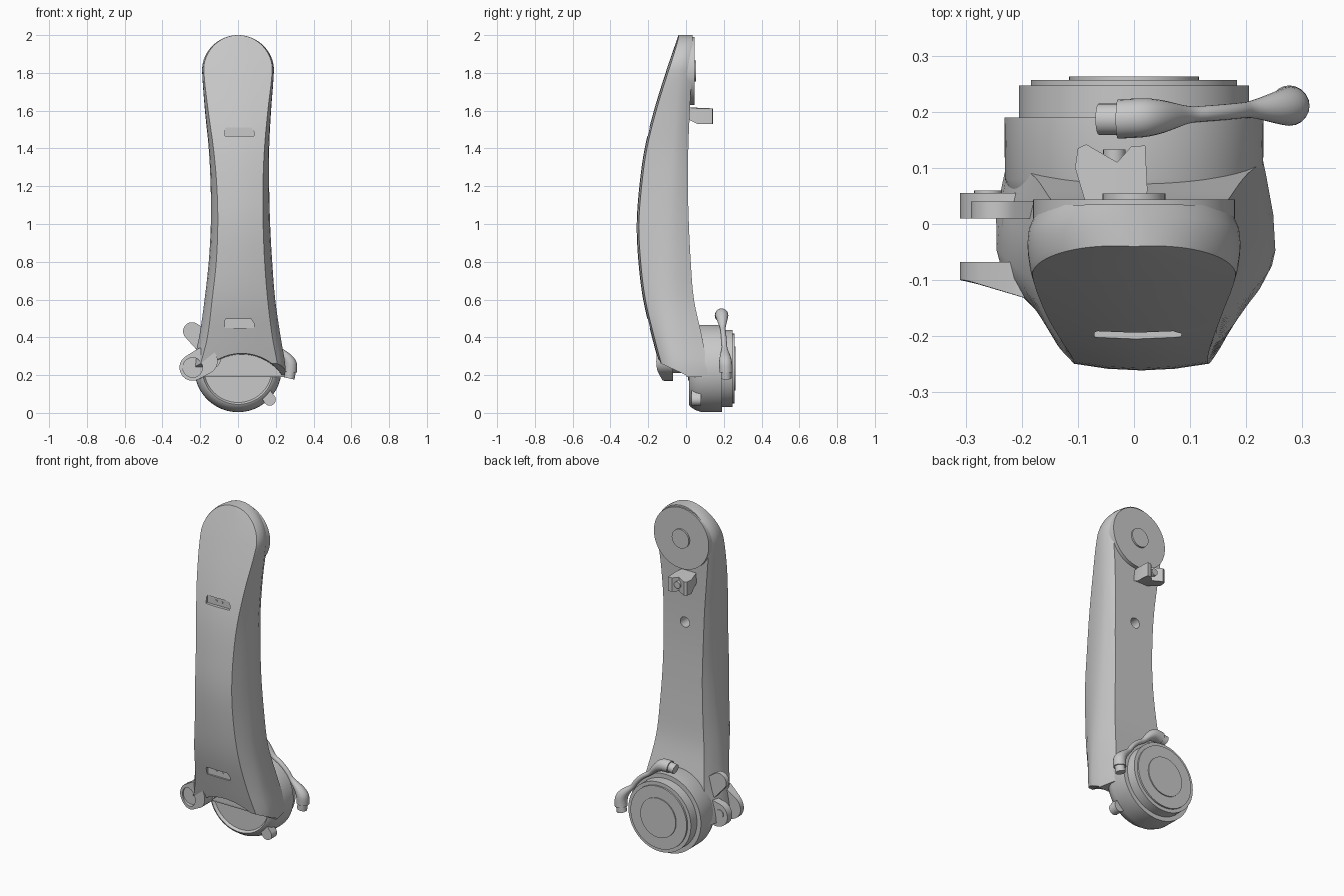
import bpy, bmesh, math
from math import cos, sin, pi, radians
from mathutils import Vector

if "Cube" in bpy.data.objects:
    bpy.data.objects.remove(bpy.data.objects["Cube"])

grey = bpy.data.materials.new("light grey")
grey.use_nodes = True
COLOUR = (0.58, 0.58, 0.58, 1)
grey.diffuse_color = COLOUR
grey.node_tree.nodes["Principled BSDF"].inputs["Base Color"].default_value = COLOUR


def finish(name, bm, angle=30):
    """Turn a bmesh into a shaded object."""
    bmesh.ops.recalc_face_normals(bm, faces=bm.faces)
    mesh = bpy.data.meshes.new(name)
    bm.to_mesh(mesh)
    bm.free()
    obj = bpy.data.objects.new(name, mesh)
    bpy.context.collection.objects.link(obj)
    mesh.materials.append(grey)
    shade(obj, angle)
    return obj


def shade(obj, angle=30):
    bpy.ops.object.select_all(action='DESELECT')
    obj.select_set(True)
    bpy.context.view_layer.objects.active = obj
    bpy.ops.object.shade_smooth_by_angle(angle=radians(angle))


def loft(name, rings, angle=30):
    """Skin a list of rings with equal point counts and cap both ends."""
    bm = bmesh.new()
    rows = [[bm.verts.new(p) for p in ring] for ring in rings]
    n = len(rows[0])
    for low, high in zip(rows, rows[1:]):
        for i in range(n):
            j = (i + 1) % n
            bm.faces.new((low[i], low[j], high[j], high[i]))
    bm.faces.new(rows[0])
    bm.faces.new(rows[-1])
    return finish(name, bm, angle)


def turned(name, x, z, steps, sides=64):
    """Stack of circles along y; steps are (y, radius)."""
    return loft(name, [[(x + r * cos(2 * pi * i / sides), y, z + r * sin(2 * pi * i / sides))
                        for i in range(sides)] for y, r in steps])


def prism(name, outline, y0, y1):
    """Outline in x and z, extruded along y."""
    return loft(name, [[(x, y, z) for x, z in outline] for y in (y0, y1)])


def link_outline(p, q, r, s, steps=16):
    """Rounded bar from p (radius r) to q (radius s)."""
    p, q = Vector(p), Vector(q)
    base = math.atan2(q.y - p.y, q.x - p.x) + pi / 2
    arc = lambda c, rad, start: [(c.x + rad * cos(start + pi * k / steps),
                                  c.y + rad * sin(start + pi * k / steps)) for k in range(steps + 1)]
    return arc(p, r, base) + arc(q, s, base + pi)


def cut(obj, cutter):
    cutter.hide_render = True
    mod = obj.modifiers.new("cut", 'BOOLEAN')
    mod.operation, mod.object, mod.solver = 'DIFFERENCE', cutter, 'EXACT'
    shade(obj)
    bpy.ops.object.modifier_apply(modifier=mod.name)
    bpy.data.objects.remove(cutter)
    shade(obj)


# Main shell: height, centre x, panel, ridge and back half widths, front, ridge and back y
STATIONS = [
    (.18, 0, .215, .25, .226, -.12, -.04, .115),
    (.25, .005, .205, .246, .224, -.14, -.05, .112),
    (.4, .01, .172, .216, .188, -.18, -.08, .085),
    (.6, .01, .147, .187, .157, -.227, -.1, .042),
    (.8, .013, .128, .168, .14, -.252, -.1, .025),
    (1, .013, .12, .157, .13, -.261, -.095, .015),
    (1.2, .01, .122, .155, .13, -.247, -.085, .01),
    (1.4, .005, .135, .16, .135, -.219, -.07, .012),
    (1.6, 0, .158, .175, .15, -.17, -.055, .02),
    (1.81, 0, .181, .19, .17, -.105, -.035, .03),
    (2, 0, .181, .19, .17, -.04, .0, .035),
]


def station(z):
    """Smooth interpolation between the stations."""
    i = max(k for k in range(len(STATIONS) - 1) if STATIONS[k][0] <= z)
    a, b = STATIONS[i], STATIONS[i + 1]
    before, after = STATIONS[max(i - 1, 0)], STATIONS[min(i + 2, len(STATIONS) - 1)]
    h = b[0] - a[0]
    t = (z - a[0]) / h
    out = []
    for k in range(1, len(a)):
        m0 = (b[k] - before[k]) / (b[0] - before[0]) * h
        m1 = (after[k] - a[k]) / (after[0] - a[0]) * h
        out.append(a[k] * (1 + 2 * t) * (1 - t) ** 2 + m0 * t * (1 - t) ** 2
                   + b[k] * t * t * (3 - 2 * t) + m1 * t * t * (t - 1))
    return out


def section(z, squeeze=1):
    c, a, w, b, yf, ym, yb = station(z)
    bulge = .012 * squeeze
    half = [(a * .5, yf + bulge * .25), (a, yf + bulge),
            (a + (w - a) * .45, yf + (ym - yf) * .35), (a + (w - a) * .85, yf + (ym - yf) * .7),
            (w, ym), (w * .985, ym + (yb - ym) * .4), (b + (w - b) * .3, yb - (yb - ym) * .2), (b, yb)]
    right = [(c + x * squeeze, y, z) for x, y in half]
    left = [(c - x * squeeze, y, z) for x, y in reversed(half)]
    return [(c, yf, z)] + right + [(c, yb, z)] + left


BASE, TOP, ROUND = .19, 1.81, .19
rings = [section(BASE + (TOP - BASE) * k / 36) for k in range(37)]
rings += [section(TOP + ROUND * sin(t), cos(t)) for t in (radians(6 * k) for k in range(1, 15))]
rings.append(section(1.9995, .06))
shell = loft("shell", rings, 24)

# Arched opening and sloping lower edge under the shell, rear hole and two front notches
cut(shell, turned("arch_cutter", .02, .05, [(-.5, .275), (.0, .26)], 96))
slope = [(-.4, .4), (-.14, .265), (.0, .2), (.02, .1), (-.4, .1)]
cut(shell, loft("slope_cutter", [[(x, y, z) for y, z in slope] for x in (-.4, .4)]))
cut(shell, turned("hole_cutter", 0, 1.3, [(-.06, .03), (.1, .03)], 32))
for z, y in ((1.465, -.186), (.45, -.183)):
    tall = .046
    outline = [(-.07, z), (.085, z), (.085, z + tall * .5), (.07, z + tall), (-.065, z + tall), (-.07, z + tall * .8)]
    cut(shell, prism("notch_cutter", outline, y - .1, y))
    for x in (-.012, .025):
        turned("notch_pin", x, z + .025, [(y - .003, .007), (y + .01, .007)], 12)

# Upper pivot pad
turned("pivot_pad", 0, TOP, [(-.02, .18), (.044, .18)])
turned("pivot_cap", 0, TOP, [(.04, .056), (.054, .056)], 32)

# Lower hub: dished front, stepped drum, rear cap
turned("hub", 0, .235, [(.03, .18), (.015, .19), (.02, .2), (.05, .22), (.08, .23), (.19, .231), (.19, .205),
                        (.247, .205), (.247, .184), (.257, .184), (.257, .116), (.263, .116)], 80)

# Curved handle hugging the hub, with a thick capped grip at each end
path = []
for k in range(41):
    s = k / 40
    e = abs(2 * s - 1)
    swell = max(0, min(1, (e - .3) / .55))
    swell = swell * swell * (3 - 2 * swell)
    path.append((radians(-5 + 101 * s), .23 + .048 * swell, .212 - .025 * s, .014 + .021 * swell))


def handle_ring(ang, rad, y, thick, sides=20):
    ring = []
    for i in range(sides):
        u = 2 * pi * i / sides
        r = rad + thick * cos(u)
        ring.append((r * cos(ang), y + thick * sin(u), .24 + r * sin(ang)))
    return ring


loft("handle", [handle_ring(*p) for p in path], 40)
for name, end, turn in (("handle_cap_right", path[0], -7), ("handle_cap_top", path[-1], 7)):
    ang, rad, y, thick = end
    loft(name, [handle_ring(ang + radians(d), rad, y, .028) for d in (0, turn)])

# Side clamp: front ear with recessed eye, rear ear, bridge and cam lever
EYE = (-.24, .24)
ear = prism("clamp_front_ear", link_outline(EYE, (-.18, .275), .07, .072), -.1, -.068)
for v in ear.data.vertices:
    if v.co.y < -.09:
        v.co.y -= max(0, v.co.x + .3) * .3
cut(ear, turned("eye_cutter", *EYE, [(-.3, .052), (-.095, .052)], 40))
prism("clamp_rear_ear", link_outline(EYE, (-.15, .27), .07, .06), .01, .055)
prism("clamp_bridge", link_outline((-.185, .26), (-.15, .29), .05, .06), -.08, .03)
prism("cam_lever", link_outline((-.243, .432), (-.16, .36), .048, .062), .01, .04)
turned("clamp_bolt", -.26, .25, [(.05, .025), (.06, .025)], 24)

# Small stop on the lower rim
prism("rim_stop", link_outline((.168, .07), (.14, .11), .032, .03), .03, .08)

# Rear clip: two flared jaws on a stem, with a pin between them
jaws = ([(-.075, .0), (-.105, .1), (-.1, .135), (-.085, .142), (-.03, .11), (-.035, .0)],
        [(-.035, .0), (-.03, .11), (-.005, .138), (.02, .14), (.024, .06), (.01, .0)])
for name, outline in zip(("clip_jaw_right", "clip_jaw_left"), jaws):
    loft(name, [[(x, y, z + lean * max(0, .06 - y)) for x, y in outline]
                for z, lean in ((1.53, .5), (1.612, .1))])
turned("clip_pin", -.035, 1.575, [(.0, .02), (.133, .02)], 20)
